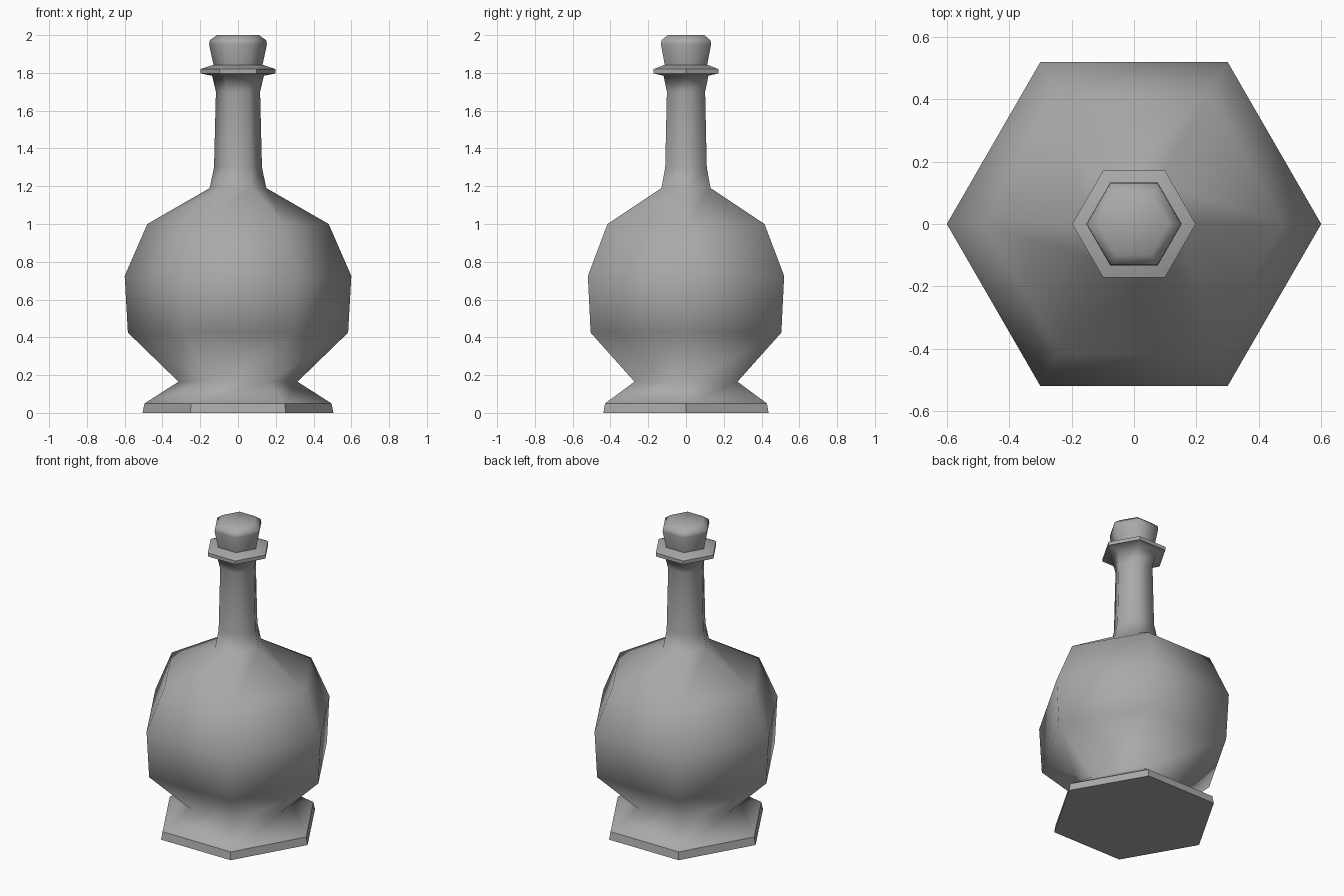
import bpy
import bmesh
import math

cube = bpy.data.objects.get("Cube")
if cube:
    bpy.data.objects.remove(cube, do_unlink=True)

SIDES = 6

grey = bpy.data.materials.new("plain grey")
grey.use_nodes = True
colour = (0.40, 0.40, 0.40, 1.0)
grey.diffuse_color = colour
grey.node_tree.nodes["Principled BSDF"].inputs["Base Color"].default_value = colour


def lathe(name, profile, sharp_rings=(), sharp_bands=()):
    """Revolve a (radius, height) profile into a capped six-sided solid."""
    bm = bmesh.new()
    rings = []
    for radius, z in profile:
        ring = []
        for i in range(SIDES):
            a = math.tau * i / SIDES
            ring.append(bm.verts.new((radius * math.cos(a), radius * math.sin(a), z)))
        rings.append(ring)
    for low, high in zip(rings, rings[1:]):
        for i in range(SIDES):
            j = (i + 1) % SIDES
            bm.faces.new((low[i], low[j], high[j], high[i]))
    bm.faces.new(rings[0][::-1])
    bm.faces.new(rings[-1])
    for face in bm.faces:
        face.smooth = True
    # Crisp horizontal rims
    for k in sharp_rings:
        for i in range(SIDES):
            bm.edges.get((rings[k][i], rings[k][(i + 1) % SIDES])).smooth = False
    # Crisp upright corners
    for k in sharp_bands:
        for i in range(SIDES):
            bm.edges.get((rings[k][i], rings[k + 1][i])).smooth = False
    mesh = bpy.data.meshes.new(name)
    bm.to_mesh(mesh)
    bm.free()
    mesh.materials.append(grey)
    obj = bpy.data.objects.new(name, mesh)
    bpy.context.collection.objects.link(obj)
    return obj


# Flared foot, round belly, slim neck and lip in one skin
bottle_profile = [
    (0.505, 0.0), (0.495, 0.05), (0.315, 0.165),
    (0.583, 0.425), (0.60, 0.725), (0.48, 1.0),
    (0.15, 1.19), (0.127, 1.30), (0.117, 1.70),
    (0.137, 1.785), (0.198, 1.797), (0.198, 1.82), (0.13, 1.843),
]
lathe("bottle", bottle_profile, sharp_rings=(0, 1, 10, 11), sharp_bands=(0, 7, 10))

# Tapered stopper with a bevelled top
stopper_profile = [(0.127, 1.83), (0.153, 1.95), (0.15, 1.972), (0.112, 2.0)]
lathe("stopper", stopper_profile, sharp_rings=(0,))
